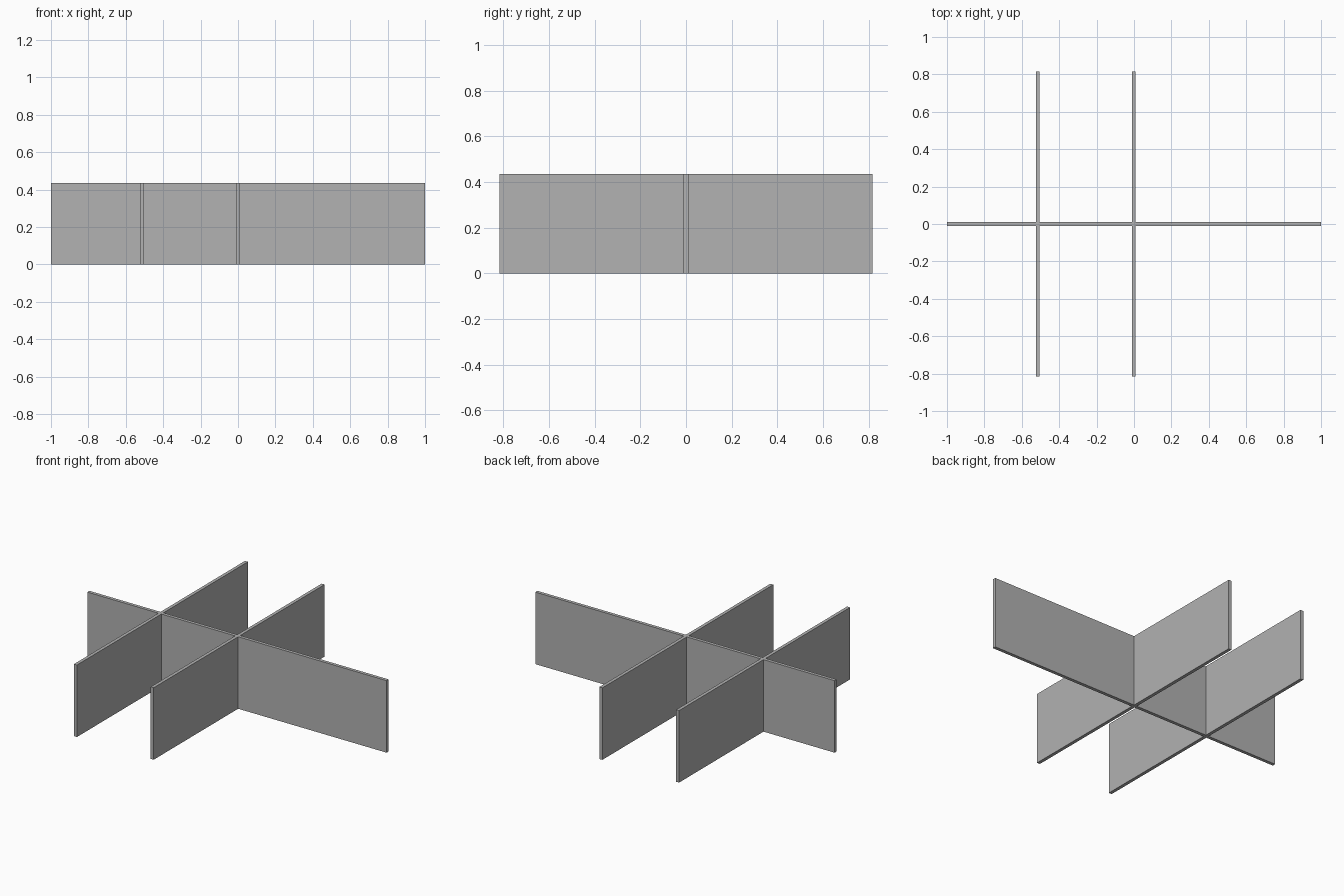
import bpy
import bmesh

cube = bpy.data.objects.get("Cube")
if cube:
    bpy.data.objects.remove(cube, do_unlink=True)

HALF_LENGTH = 1.0    # long board, along x
HALF_WIDTH = 0.816   # cross boards, along y
HEIGHT = 0.435
T = 0.01             # half board thickness
CROSS_X = (-0.515, -0.002)

# Plain grey board
grey = bpy.data.materials.new("board_grey")
grey.use_nodes = True
color = (0.445, 0.445, 0.445, 1)
grey.diffuse_color = color
grey.node_tree.nodes["Principled BSDF"].inputs["Base Color"].default_value = color


def front_edge():
    """Front half of the footprint, left end to right end."""
    pts = [(-HALF_LENGTH, -T)]
    for x in CROSS_X:
        pts += [(x - T, -T), (x - T, -HALF_WIDTH),
                (x + T, -HALF_WIDTH), (x + T, -T)]
    return pts + [(HALF_LENGTH, -T)]


# Interlocking boards: mirrored footprint raised to full height
front = front_edge()
outline = front + [(x, -y) for x, y in reversed(front)]
bm = bmesh.new()
base = bm.faces.new([bm.verts.new((x, y, 0)) for x, y in outline])
raised = bmesh.ops.extrude_face_region(bm, geom=[base], use_keep_orig=True)
top_verts = [g for g in raised["geom"] if isinstance(g, bmesh.types.BMVert)]
bmesh.ops.translate(bm, verts=top_verts, vec=(0, 0, HEIGHT))
bmesh.ops.recalc_face_normals(bm, faces=bm.faces[:])

mesh = bpy.data.meshes.new("divider_boards")
bm.to_mesh(mesh)
bm.free()
mesh.materials.append(grey)
divider = bpy.data.objects.new("divider_boards", mesh)
bpy.context.collection.objects.link(divider)
